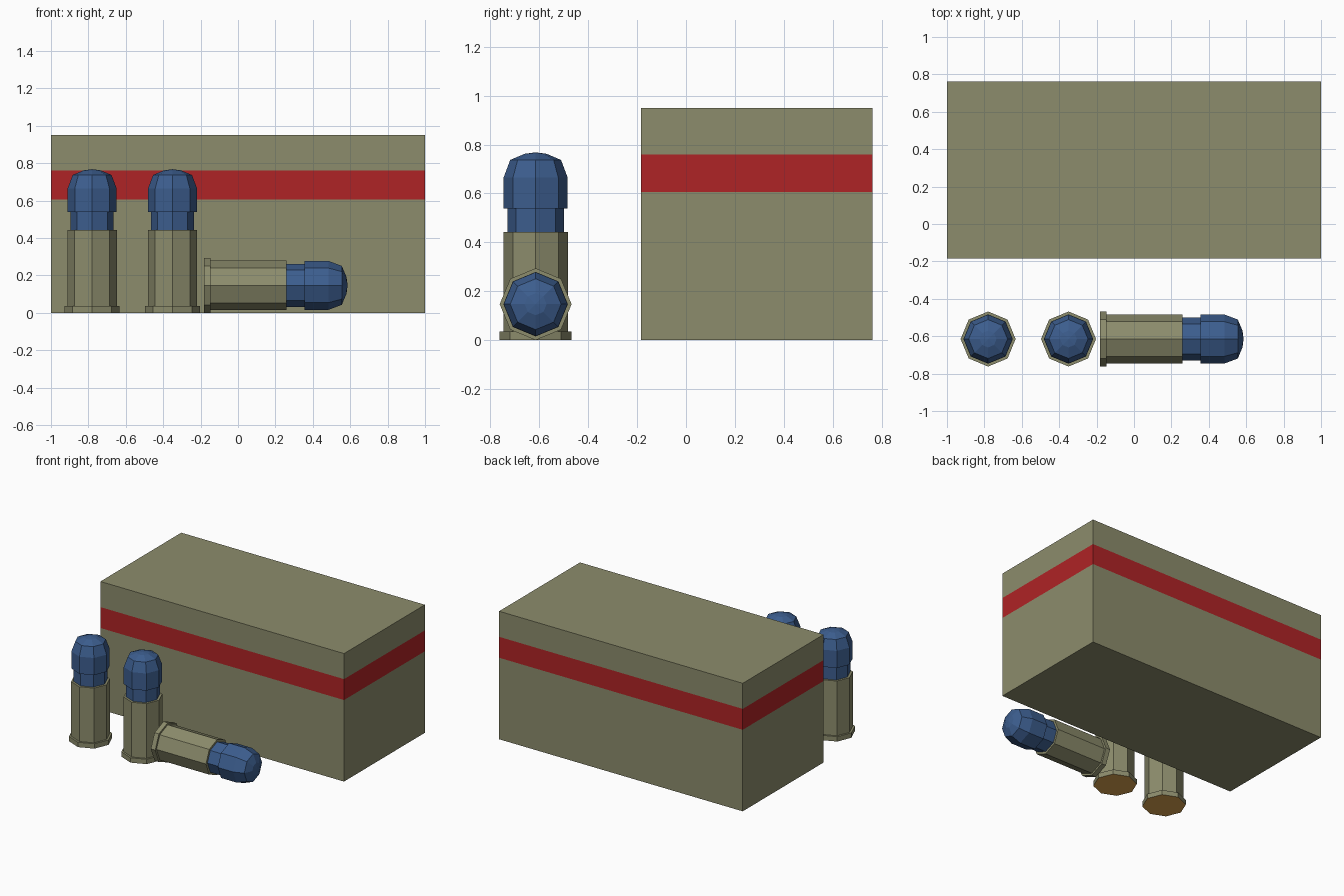
import bpy, bmesh, math
from mathutils import Matrix

if "Cube" in bpy.data.objects:
    bpy.data.objects.remove(bpy.data.objects["Cube"])


def material(name, rgb):
    m = bpy.data.materials.new(name)
    m.diffuse_color = (*rgb, 1)
    m.use_nodes = True
    m.node_tree.nodes["Principled BSDF"].inputs["Base Color"].default_value = m.diffuse_color
    return m


OLIVE = material("olive", (0.262, 0.262, 0.15))
RED = material("red", (0.43, 0.017, 0.019))
BLUE = material("blue", (0.045, 0.11, 0.27))
BRASS = material("brass", (0.72, 0.38, 0.08))


def finish(name, bm, mats):
    bmesh.ops.recalc_face_normals(bm, faces=bm.faces)
    mesh = bpy.data.meshes.new(name)
    bm.to_mesh(mesh)
    bm.free()
    for m in mats:
        mesh.materials.append(m)
    obj = bpy.data.objects.new(name, mesh)
    bpy.context.collection.objects.link(obj)
    return obj


# Ammunition box with a red band cut into its walls
bm = bmesh.new()
bmesh.ops.create_cube(bm, size=1, matrix=Matrix.Translation((0, 0.289, 0.475))
                      @ Matrix.Diagonal((2, 0.948, 0.95, 1)))
for z in (0.605, 0.76):
    bmesh.ops.bisect_plane(bm, geom=bm.verts[:] + bm.edges[:] + bm.faces[:],
                           plane_co=(0, 0, z), plane_no=(0, 0, 1))
for f in bm.faces:
    f.material_index = int(0.605 < f.calc_center_median().z < 0.76)
finish("box", bm, [OLIVE, RED])

# Shell profile: (radius, height) of each eight-sided ring
PROFILE = [(0.147, 0), (0.147, 0.036), (0.132, 0.036), (0.132, 0.442),
           (0.115, 0.442), (0.115, 0.538), (0.131, 0.538), (0.131, 0.665),
           (0.104, 0.737), (0.045, 0.762)]
TIP = 0.768
SIDES = 8


def shell(name, matrix):
    bm = bmesh.new()
    rings = [[bm.verts.new((r * math.cos(math.tau * i / SIDES),
                            r * math.sin(math.tau * i / SIDES), z))
              for i in range(SIDES)] for r, z in PROFILE]
    tip = bm.verts.new((0, 0, TIP))
    bm.faces.new(rings[0])
    for i in range(SIDES):
        j = (i + 1) % SIDES
        for a, b in zip(rings, rings[1:]):
            bm.faces.new((a[i], a[j], b[j], b[i]))
        bm.faces.new((rings[-1][i], rings[-1][j], tip))
    # Brass base, olive casing, blue head
    for f in bm.faces:
        z = f.calc_center_median().z
        f.material_index = 2 if z < 0.001 else int(z > 0.443)
    bm.transform(matrix)
    return finish(name, bm, [OLIVE, BLUE, BRASS])


# Two standing shells and one lying on its side
shell("standing_shell_left", Matrix.Translation((-0.78, -0.615, 0)))
shell("standing_shell_right", Matrix.Translation((-0.35, -0.615, 0)))
shell("lying_shell", Matrix.Translation((-0.182, -0.615, 0.147))
      @ Matrix.Rotation(math.pi / 2, 4, 'Y'))
